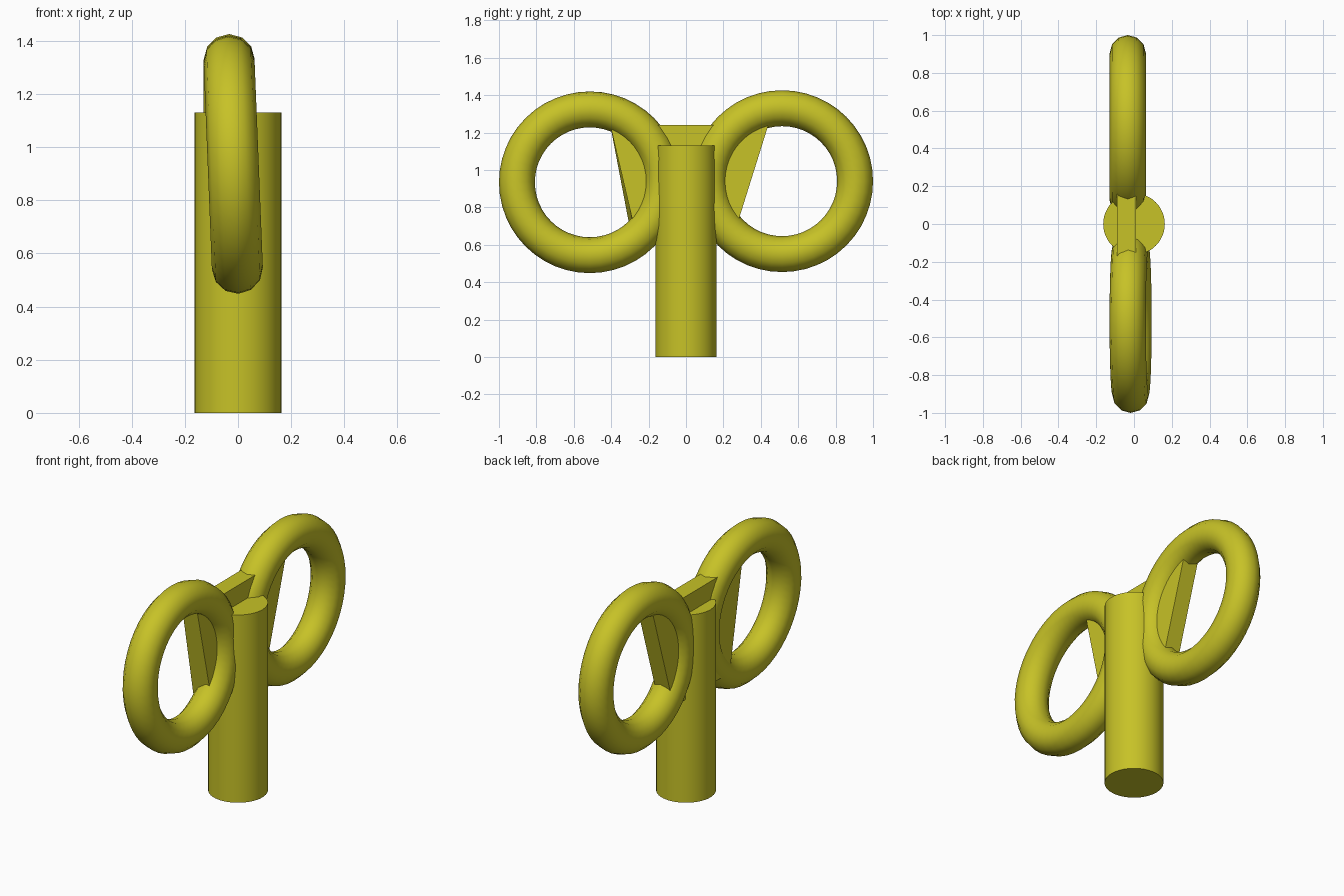
import bpy, bmesh, math

cube = bpy.data.objects.get("Cube")
if cube:
    bpy.data.objects.remove(cube, do_unlink=True)

yellow = bpy.data.materials.new("olive_yellow")
yellow.use_nodes = True
COLOUR = (0.57, 0.54, 0.02, 1)
yellow.diffuse_color = COLOUR
yellow.node_tree.nodes["Principled BSDF"].inputs["Base Color"].default_value = COLOUR


def finish(name, smooth=True):
    obj = bpy.context.object
    obj.name = name
    obj.data.materials.append(yellow)
    if smooth:
        bpy.ops.object.shade_smooth_by_angle(angle=math.radians(40))
    return obj


# Upright post
POST_HEIGHT = 1.13
bpy.ops.mesh.primitive_cylinder_add(
    vertices=48, radius=0.163, depth=POST_HEIGHT, location=(0, 0, POST_HEIGHT / 2))
finish("post")


# Side rings, standing upright with their axes across the model
def ring(name, location, tilt):
    bpy.ops.mesh.primitive_torus_add(
        major_segments=48, minor_segments=12, major_radius=0.39, minor_radius=0.096,
        location=location, rotation=(0, math.pi / 2 + tilt, 0))
    finish(name)


ring("front_ring", (-0.018, -0.514, 0.934), -0.04)
ring("back_ring", (-0.033, 0.514, 0.94), 0)

# Tapered web that joins the rings behind the post
TOP, BOTTOM = 1.24, 0.62
bm = bmesh.new()


def outline(x, front_foot):
    profile = [(-0.405, TOP), (0.44, TOP), (0.246, BOTTOM), (front_foot, BOTTOM)]
    return [bm.verts.new((x, y, z)) for y, z in profile]


left, right = outline(0.01, -0.26), outline(-0.09, -0.287)
bm.faces.new(left)
bm.faces.new(right[::-1])
for i in range(4):
    j = (i + 1) % 4
    bm.faces.new((left[i], right[i], right[j], left[j]))
bmesh.ops.recalc_face_normals(bm, faces=bm.faces)
mesh = bpy.data.meshes.new("connecting_web")
bm.to_mesh(mesh)
bm.free()
web = bpy.data.objects.new("connecting_web", mesh)
bpy.context.collection.objects.link(web)
bpy.context.view_layer.objects.active = web
finish("connecting_web", smooth=False)
